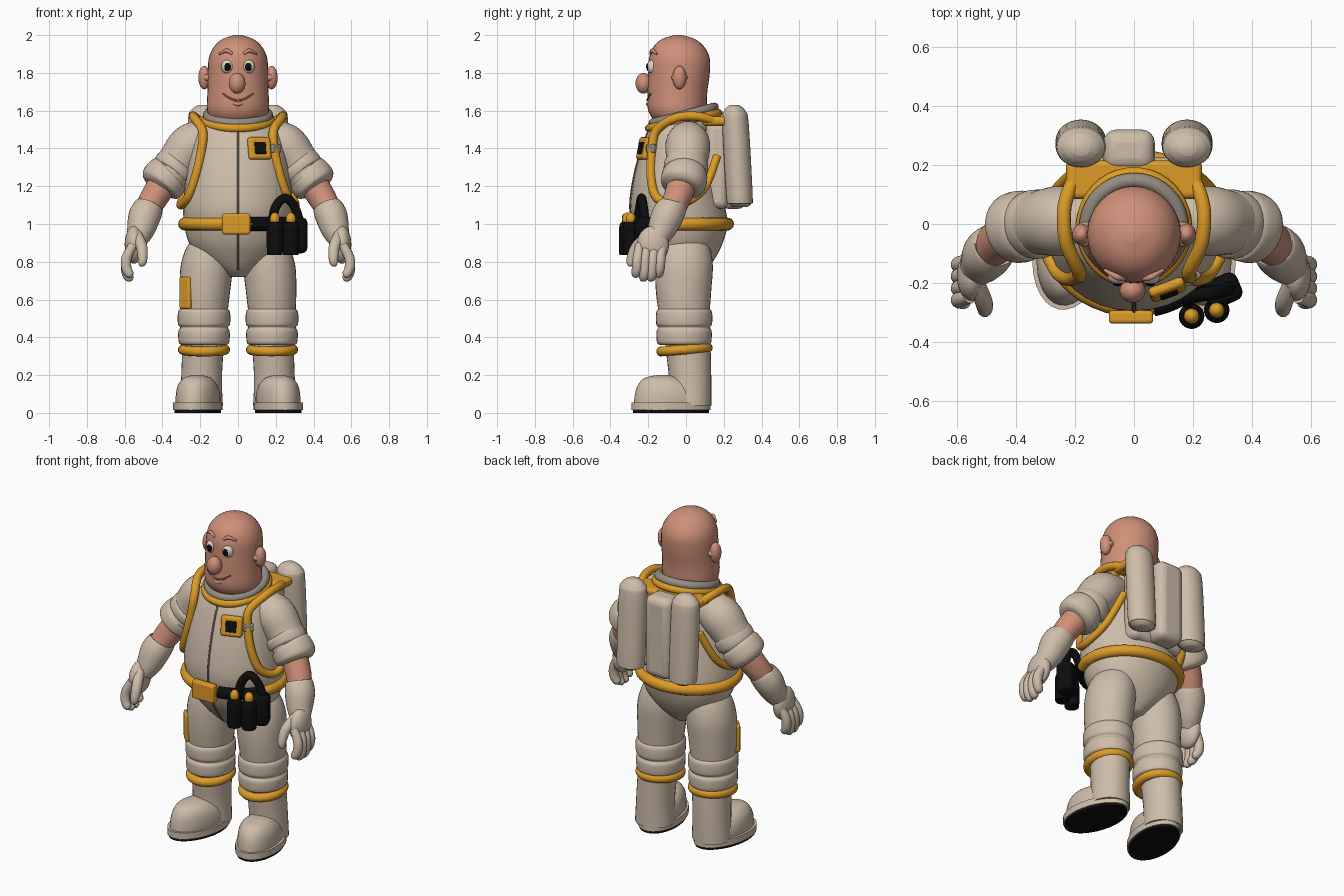
import bpy, bmesh
from math import cos, sin, pi, radians
from mathutils import Vector, Matrix, Euler

default_cube = bpy.data.objects.get("Cube")
if default_cube:
    bpy.data.objects.remove(default_cube, do_unlink=True)


def material(name, red, green, blue):
    mat = bpy.data.materials.new(name)
    mat.use_nodes = True
    mat.diffuse_color = (red, green, blue, 1)
    shader = next(n for n in mat.node_tree.nodes if n.type == "BSDF_PRINCIPLED")
    shader.inputs["Base Color"].default_value = (red, green, blue, 1)
    shader.inputs["Roughness"].default_value = .7
    return mat


suit = material("suit_beige", .62, .51, .40)
skin = material("skin_pink", .62, .28, .19)
orange = material("trim_orange", .72, .33, .02)
black = material("gear_black", .004, .004, .004)
grey = material("collar_grey", .30, .27, .23)
white = material("eye_white", .7, .66, .57)
seam = material("seam_brown", .13, .1, .08)
lip = material("lip_red_brown", .33, .1, .07)
made = []


def finish(name, mat, bm):
    """Turn a bmesh into a named, coloured object."""
    bmesh.ops.recalc_face_normals(bm, faces=bm.faces)
    mesh = bpy.data.meshes.new(name)
    bm.to_mesh(mesh)
    bm.free()
    mesh.materials.append(mat)
    obj = bpy.data.objects.new(name, mesh)
    bpy.context.collection.objects.link(obj)
    made.append(obj)
    return obj


def smooth(keys, steps):
    """Interpolate smoothly through key tuples."""
    padded = [keys[0], *keys, keys[-1]]
    result = []
    for a, b, c, d in zip(padded, padded[1:], padded[2:], padded[3:]):
        for i in range(steps):
            t = i / steps
            result.append([q + t / 2 * (r - p + t * (2*p - 5*q + 4*r - s + t * (3*(q - r) + s - p)))
                           for p, q, r, s in zip(a, b, c, d)])
    return result + [list(keys[-1])]


def bridge(name, mat, rings, closed=False):
    """Join rings of points into a surface."""
    bm = bmesh.new()
    rows = [[bm.verts.new(p) for p in ring] for ring in rings]
    pairs = list(zip(rows, rows[1:]))
    if closed:
        pairs.append((rows[-1], rows[0]))
    else:
        bm.faces.new(rows[0])
        bm.faces.new(rows[-1])
    for a, b in pairs:
        for i in range(len(a)):
            bm.faces.new((a[i - 1], a[i], b[i], b[i - 1]))
    return finish(name, mat, bm)


def loft(name, mat, keys, side=1, spin=0, steps=5, sides=32):
    """Stack of level ellipses: height, centre x, centre y, radius x, radius y."""
    rings = []
    for z, cx, cy, rx, ry in smooth(keys, steps):
        ring = []
        for i in range(sides):
            u, v = rx * cos(2 * pi * i / sides), ry * sin(2 * pi * i / sides)
            ring.append((side * (cx + u * cos(spin) - v * sin(spin)),
                         cy + u * sin(spin) + v * cos(spin), z))
        rings.append(ring)
    return bridge(name, mat, rings)


def tube(name, mat, keys, side=1, steps=5, closed=False, sides=14):
    """Round sweep along x, y, z, radius."""
    path = [(Vector((side * x, y, z)), r) for x, y, z, r in smooth(keys, steps)]
    rings, normal, last = [], None, len(path) - 1
    for i, (point, radius) in enumerate(path):
        ahead = path[(i + 1) % len(path)] if closed else path[min(i + 1, last)]
        behind = path[i - 1] if closed else path[max(i - 1, 0)]
        along = (ahead[0] - behind[0]).normalized()
        normal = along.orthogonal() if normal is None else normal - along * normal.dot(along)
        normal.normalize()
        across = along.cross(normal)
        rings.append([point + radius * (normal * cos(2 * pi * k / sides) + across * sin(2 * pi * k / sides))
                      for k in range(sides)])
    return bridge(name, mat, rings, closed)


def hoop(name, mat, centre, rx, ry, radius, slope=0, start=0, end=360, side=1):
    """Elliptical ring or arc, rising towards the back by slope."""
    full = end - start == 360
    count = 40
    keys = []
    for i in range(count if full else count + 1):
        a = radians(start + (end - start) * i / count)
        y = ry * sin(a)
        keys.append((centre[0] + rx * cos(a), centre[1] + y, centre[2] + slope * y, radius))
    return tube(name, mat, keys, side, steps=1, closed=full)


def ball(name, mat, centre, size, side=1):
    bm = bmesh.new()
    place = Matrix.Translation((side * centre[0], *centre[1:])) @ Matrix.Diagonal((*size, 1))
    bmesh.ops.create_uvsphere(bm, u_segments=24, v_segments=16, radius=1, matrix=place)
    return finish(name, mat, bm)


def box(name, mat, centre, size, bevel, turn=(0, 0, 0)):
    bm = bmesh.new()
    place = Matrix.Translation(centre) @ Euler(turn).to_matrix().to_4x4() @ Matrix.Diagonal((*size, 1))
    bmesh.ops.create_cube(bm, size=1, matrix=place)
    obj = finish(name, mat, bm)
    rounding = obj.modifiers.new("rounded_edges", "BEVEL")
    rounding.width, rounding.segments = bevel, 4
    return obj


# Torso with hips, and the front zip that follows its belly line
torso = [(.72, 0, -.02, .05, .08), (.76, 0, -.02, .11, .13), (.82, 0, -.02, .2, .175),
         (.9, 0, -.025, .26, .22), (1, 0, -.03, .285, .25), (1.1, 0, -.045, .29, .25),
         (1.25, 0, -.05, .275, .225), (1.4, 0, -.045, .25, .19), (1.5, 0, -.03, .215, .165),
         (1.57, 0, 0, .16, .14)]
loft("torso", suit, torso)
tube("front_zip", seam, [(0, cy - ry, z, .006) for z, cx, cy, rx, ry in torso[1:-1]])

# Head and face
loft("head", skin, [(1.52, 0, -.02, .12, .12), (1.57, 0, -.04, .155, .145), (1.62, 0, -.047, .165, .157),
                    (1.7, 0, -.045, .162, .158), (1.8, 0, -.037, .16, .163), (1.88, 0, -.035, .154, .16),
                    (1.94, 0, -.038, .126, .133), (1.98, 0, -.04, .08, .085), (2, 0, -.04, .02, .02)])
ball("nose", skin, (-.005, -.225, 1.745), (.044, .042, .055))
tube("smile", lip, [(-.08, -.188, 1.69, .004), (-.04, -.2, 1.665, .005),
                    (0, -.205, 1.655, .005), (.04, -.2, 1.665, .005), (.08, -.188, 1.69, .004)])
tube("lower_lip", skin, [(-.04, -.193, 1.645, .005), (0, -.2, 1.635, .012), (.04, -.193, 1.645, .005)])

# Collar, belt and buckle
hoop("neck_collar", grey, (0, -.012, 1.575), .16, .16, .026, slope=.26)
hoop("collar_trim", orange, (0, -.012, 1.547), .175, .183, .022, slope=.22)
hoop("belt", orange, (0, -.03, 1), .283, .25, .034)
hoop("belt_black_section", black, (0, -.03, 1), .285, .253, .037, start=-77, end=-25)
box("belt_buckle", orange, (-.01, -.315, 1), (.15, .045, .11), .012)

# Chest control pad with its clip
pad_turn = (-.2, 0, .35)
box("chest_pad", orange, (.113, -.222, 1.4), (.125, .035, .12), .015, pad_turn)
box("chest_pad_screen", black, (.118, -.237, 1.403), (.062, .015, .065), .005, pad_turn)
box("chest_clip", grey, (.2, -.185, 1.4), (.06, .025, .045), .008, (0, 0, .7))

# Backpack
box("pack_base", suit, (0, .165, 1.31), (.36, .12, .46), .04)
box("pack_middle", suit, (-.017, .25, 1.33), (.175, .14, .5), .045)
box("pack_yoke", orange, (0, .15, 1.545), (.46, .13, .05), .02)

# Belt gear: two bottles, a holster and its carrying loop
for name, x, y in (("inner", .195, -.312), ("outer", .28, -.292)):
    loft(name + "_bottle", black, [(.84, x, y, .034, .034), (.85, x, y, .042, .042),
                                   (.98, x, y, .042, .042), (1.01, x, y, .03, .03)])
    ball(name + "_bottle_cap", orange, (x, y, 1.025), (.026, .026, .036))
box("holster", black, (.3, -.225, .94), (.125, .1, .19), .03, (0, 0, .4))
tube("carry_loop", black, [(.18, -.26, 1, .024), (.2, -.245, 1.09, .024), (.25, -.235, 1.138, .024),
                           (.3, -.225, 1.09, .024), (.33, -.215, 1, .024)])

# Pocket on the right thigh
box("thigh_pocket", orange, (-.277, -.105, .635), (.08, .03, .17), .012, (0, 0, -.85))

for label, side in (("left_", 1), ("right_", -1)):
    # Face details
    ball(label + "ear", skin, (.178, -.035, 1.775), (.032, .036, .062), side)
    hoop(label + "ear_base", skin, (.165, -.035, 1.775), .02, .025, .018, side=side)
    ball(label + "eye", white, (.055, -.176, 1.833), (.034, .03, .038), side)
    ball(label + "pupil", black, (.055, -.199, 1.832), (.018, .012, .022), side)
    tube(label + "brow", skin, [(.03, -.187, 1.9, .006), (.06, -.178, 1.918, .011),
                                (.1, -.155, 1.9, .005)], side)

    # Arm: sleeve, rolled cuff, bare forearm
    tube(label + "sleeve", suit, [(.13, .01, 1.46, .09), (.24, .01, 1.42, .118), (.31, .005, 1.34, .11),
                                  (.37, -.006, 1.257, .1)], side, sides=28)
    tube(label + "rolled_cuff", suit, [(.3, 0, 1.33, .1), (.315, 0, 1.315, .116), (.345, -.002, 1.285, .116),
                                       (.355, -.004, 1.272, .105), (.37, -.006, 1.257, .12),
                                       (.41, -.015, 1.21, .118), (.425, -.02, 1.19, .085)], side, sides=28)
    tube(label + "forearm", skin, [(.38, -.01, 1.24, .08), (.45, -.05, 1.13, .073),
                                   (.49, -.09, 1.05, .065)], side, sides=24)

    # Glove with four fingers and a thumb
    tube(label + "glove_cuff", suit, [(.468, -.07, 1.1, .066), (.472, -.073, 1.09, .078),
                                      (.495, -.1, 1.04, .085), (.515, -.13, .97, .074),
                                      (.54, -.16, .91, .055)], side, sides=24)
    ball(label + "palm", suit, (.55, -.175, .89), (.05, .085, .1), side)
    for i, finger in enumerate(("little", "ring", "middle", "index")):
        y = -.125 - .04 * i
        reach = .02 * (i in (1, 2))
        tube(label + finger + "_finger", suit, [(.555, y, .89, .024), (.59, y - .01, .82, .027),
                                                (.59, y - .015, .765 - reach, .027),
                                                (.572, y - .02, .73 - reach, .022),
                                                (.565, y - .02, .718 - reach, .006)], side)
    tube(label + "thumb", suit, [(.535, -.2, .94, .03), (.51, -.26, .88, .03), (.505, -.288, .82, .026),
                                 (.508, -.295, .785, .018), (.508, -.297, .775, .005)], side)

    # Harness strap and air tank
    tube(label + "harness_strap", orange, [(.2, .16, 1.54, .024), (.235, .06, 1.57, .024),
                                           (.23, -.06, 1.56, .024), (.187, -.16, 1.49, .024),
                                           (.195, -.18, 1.38, .024), (.225, -.185, 1.25, .024),
                                           (.265, -.155, 1.14, .024), (.305, -.05, 1.1, .022),
                                           (.275, .09, 1.18, .022), (.21, .165, 1.36, .022)], side)
    loft(label + "air_tank", suit, [(1.09, .18, .287, .045, .04), (1.11, .18, .285, .073, .062),
                                    (1.15, .18, .283, .085, .07), (1.53, .18, .262, .085, .07),
                                    (1.6, .18, .258, .07, .056), (1.63, .18, .256, .03, .025)], side)

    # Leg: thigh, padded rolls, band
    loft(label + "thigh", suit, [(.53, .18, -.01, .125, .135), (.65, .175, -.013, .134, .147),
                                 (.78, .165, -.01, .138, .152), (.88, .15, -.01, .12, .135),
                                 (.95, .13, -.01, .08, .1)], side)
    rolls = ((.36, .12), (.375, .134), (.43, .136), (.452, .126), (.472, .138), (.53, .138), (.552, .125))
    loft(label + "knee_rolls", suit, [(z, .18, -.01, r, r + .01) for z, r in rolls], side)
    hoop(label + "shin_band", orange, (.18, -.008, .335), .112, .123, .026, slope=.08, side=side)

    # Boot with welt and dark sole
    loft(label + "boot_shaft", suit, [(.04, .195, .022, .115, .112), (.18, .193, .022, .108, .112),
                                      (.36, .185, .01, .11, .12)], side)
    loft(label + "boot_toe", suit, [(.04, .212, -.08, .113, .2), (.1, .212, -.083, .113, .19),
                                    (.15, .214, -.1, .1, .155), (.185, .216, -.115, .07, .105),
                                    (.2, .217, -.115, .025, .04)], side, spin=.2)
    for part, mat, low, high, grow in (("boot_welt", suit, .015, .055, 0), ("boot_sole", black, 0, .016, -.008)):
        loft(label + part, mat, [(z, .213, -.08, .127 + grow, .213 + grow) for z in (low, high)],
             side, spin=.2, steps=1)

# Smooth shading with sharp edges kept
bpy.ops.object.select_all(action="DESELECT")
for obj in made:
    obj.select_set(True)
bpy.context.view_layer.objects.active = made[0]
bpy.ops.object.shade_smooth_by_angle(angle=radians(45))
